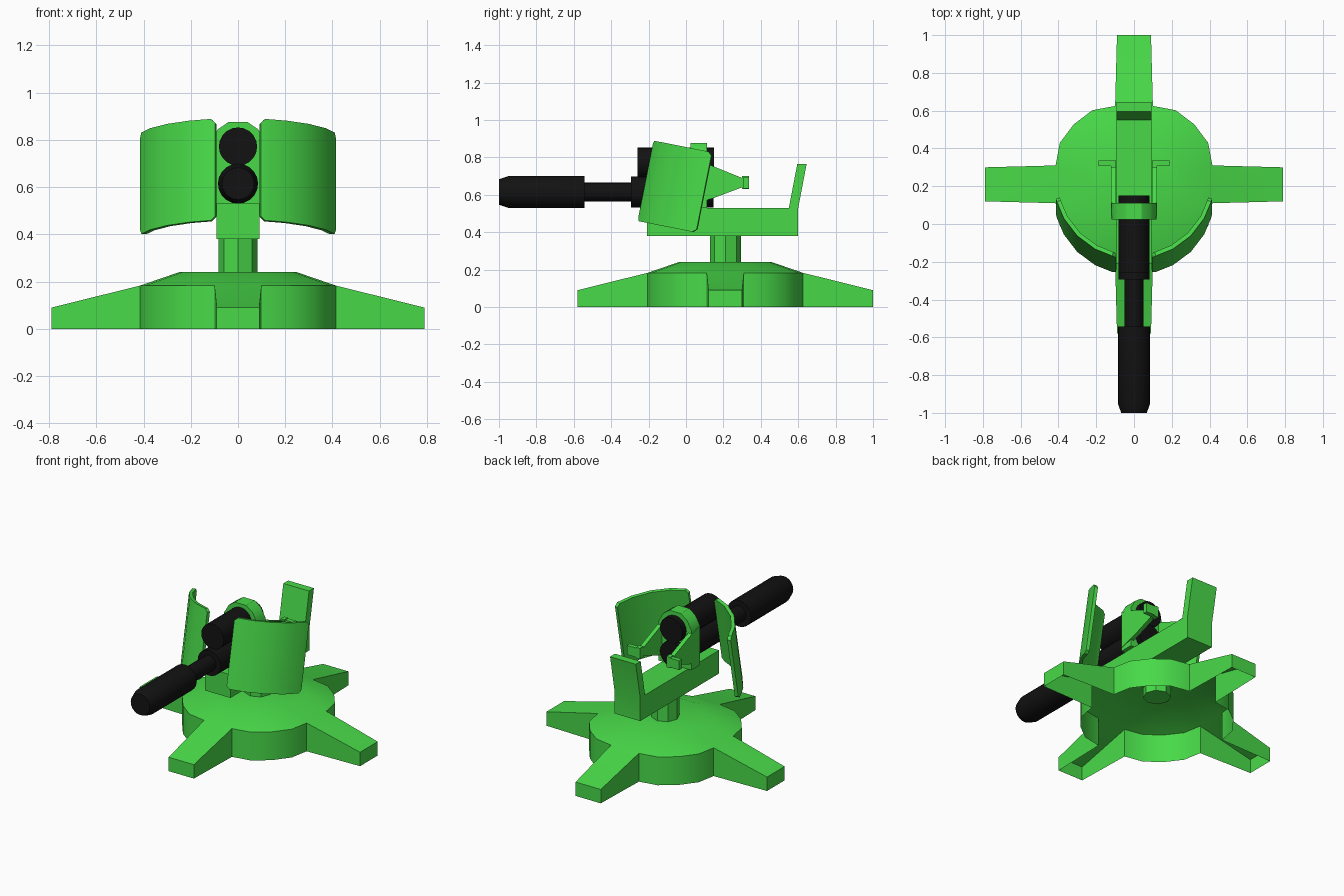
import bpy, bmesh
from math import sin, cos, pi, radians, atan2, hypot

if "Cube" in bpy.data.objects:
    bpy.data.objects.remove(bpy.data.objects["Cube"])


def material(name, rgb):
    m = bpy.data.materials.new(name)
    m.diffuse_color = (*rgb, 1)
    m.use_nodes = True
    m.node_tree.nodes["Principled BSDF"].inputs["Base Color"].default_value = m.diffuse_color
    return m


GREEN = material("green_paint", (0.065, 0.7, 0.065))
BLACK = material("black_metal", (0.006, 0.006, 0.006))


def finish(name, verts, faces, mat, fix_normals=True):
    me = bpy.data.meshes.new(name)
    me.from_pydata(verts, [], faces)
    bm = bmesh.new()
    bm.from_mesh(me)
    if fix_normals:
        bmesh.ops.recalc_face_normals(bm, faces=bm.faces)
    bm.to_mesh(me)
    bm.free()
    ob = bpy.data.objects.new(name, me)
    bpy.context.collection.objects.link(ob)
    me.materials.append(mat)
    bpy.ops.object.select_all(action='DESELECT')
    ob.select_set(True)
    bpy.context.view_layer.objects.active = ob
    bpy.ops.object.shade_smooth_by_angle(angle=radians(30))
    return ob


def loft(name, rings, mat):
    """Closed solid through rings with equal point counts."""
    n = len(rings[0])
    verts = [p for r in rings for p in r]
    faces = [(a * n + i, a * n + (i + 1) % n, (a + 1) * n + (i + 1) % n, (a + 1) * n + i)
             for a in range(len(rings) - 1) for i in range(n)]
    faces += [tuple(range(n)), tuple(range(len(verts) - n, len(verts)))]
    return finish(name, verts, faces, mat)


def prism_x(name, yz, x0, x1, mat):
    return loft(name, [[(x, y, z) for y, z in yz] for x in (x0, x1)], mat)


def tube_y(name, profile, z, mat, sides=20):
    return loft(name, [[(r * cos(2 * pi * i / sides), y, z + r * sin(2 * pi * i / sides))
                        for i in range(sides)] for y, r in profile], mat)


# Base: open-bottomed dome shell with four tapered feet
CY = 0.21
A0 = atan2(0.1, 0.415)
arc = []
for q in range(4):
    for j in range(5):
        r = hypot(0.1, 0.415) if j in (0, 4) else 0.45
        t = q * pi / 2 + A0 + (pi / 2 - 2 * A0) * j / 4
        arc.append((r * cos(t), r * sin(t)))
verts, faces = [], []


def add(x, y, z):
    verts.append((x, y + CY, z))
    return len(verts) - 1


low = [add(x, y, 0) for x, y in arc]
rim = [add(x, y, 0.183) for x, y in arc]
cap = [add(x * 0.6, y * 0.6, 0.24) for x, y in arc]
faces.append(tuple(cap))
for i in range(20):
    j = (i + 1) % 20
    faces.append((rim[i], rim[j], cap[j], cap[i]))
    if i % 5 != 4:
        faces.append((low[i], low[j], rim[j], rim[i]))
    else:
        t = (i // 5 + 1) * pi / 2
        tip = [add(0.79 * cos(t) - s * 0.09 * sin(t), 0.79 * sin(t) + s * 0.09 * cos(t), z)
               for s, z in ((-1, 0), (1, 0), (-1, 0.09), (1, 0.09))]
        faces += [(low[i], tip[0], tip[2], rim[i]),
                  (tip[0], tip[1], tip[3], tip[2]),
                  (tip[1], low[j], rim[j], tip[3]),
                  (rim[i], tip[2], tip[3], rim[j])]
finish("base", verts, faces, GREEN, fix_normals=False)

# Octagonal pivot post
loft("pivot_post", [[(0.083 * cos(k * pi / 4), CY + 0.083 * sin(k * pi / 4), z)
                     for k in range(8)] for z in (0.18, 0.39)], GREEN)

# Cradle beam with leaning back rest
prism_x("cradle_beam", [(-0.208, 0.38), (0.6, 0.38), (0.6, 0.53), (0.645, 0.765),
                        (0.595, 0.765), (0.55, 0.53), (-0.208, 0.53)], -0.092, 0.092, GREEN)

# Gun barrel and recoil cylinder
tube_y("gun_barrel", [(-1, 0.068), (-0.95, 0.085), (-0.543, 0.085), (-0.543, 0.05),
                      (-0.295, 0.05), (-0.295, 0.082), (0.148, 0.082)], 0.615, BLACK)
tube_y("upper_cylinder", [(-0.26, 0.081), (0.15, 0.081)], 0.772, BLACK)

# Collar holding both tubes
half = [(0.118, 0.53), (0.118, 0.785), (0.085, 0.845), (0.04, 0.876)]
collar = half + [(-x, z) for x, z in reversed(half)]
loft("barrel_collar", [[(x, y, z) for x, z in collar] for y in (0.025, 0.112)], GREEN)

# Mirrored side parts
for s, side in ((1, "right"), (-1, "left")):
    # Tapered control arm with outward grip
    prism_x(f"control_arm_{side}", [(0.03, 0.55), (0.14, 0.58), (0.3, 0.64), (0.3, 0.63), (0.337, 0.63),
                                    (0.337, 0.7), (0.3, 0.7), (0.3, 0.69), (0.14, 0.755), (0.03, 0.79)],
            s * 0.095, s * 0.122, GREEN)
    prism_x(f"grip_{side}", [(0.308, 0.635), (0.337, 0.635), (0.337, 0.695), (0.308, 0.695)],
            s * 0.12, s * 0.187, GREEN)

    # Curved shield panel leaning back, corners clipped
    tilt = radians(11.2)
    rings = []
    for deg, clip in ((13.2, 0.018), (15.8, 0), (29, 0), (45, 0), (61, 0), (74.2, 0), (77, 0.018)):
        t = radians(deg)
        ring = []
        for r, u in ((0.425, clip), (0.425, 0.438 - clip), (0.403, 0.438 - clip), (0.403, clip)):
            v = 0.413 - r * cos(t)
            ring.append((s * r * sin(t), -0.258 + v * cos(tilt) + u * sin(tilt),
                         0.46 - v * sin(tilt) + u * cos(tilt)))
        rings.append(ring)
    loft(f"shield_{side}", rings, GREEN)
